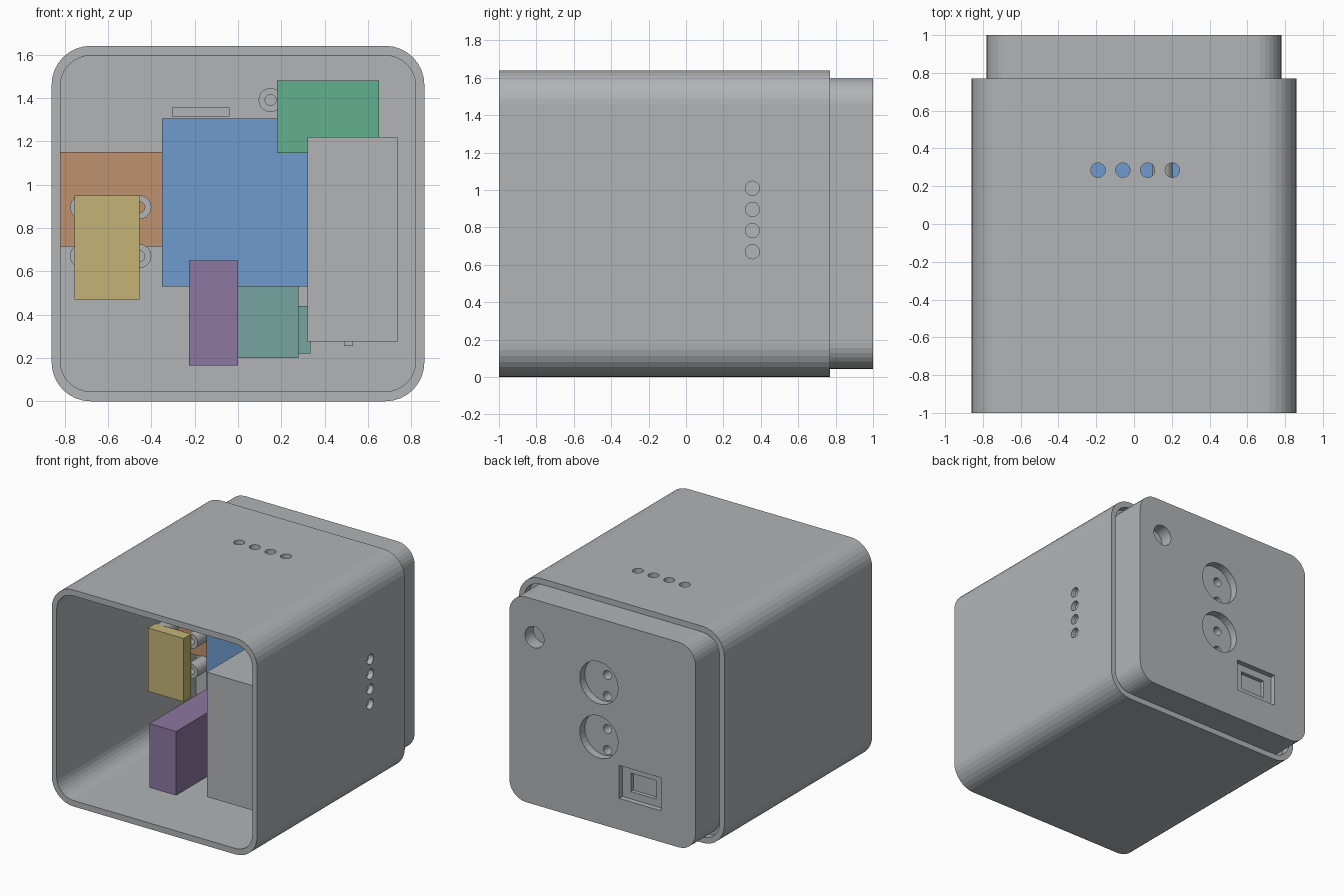
import bpy
from math import sin, cos, pi
from mathutils import Vector

if "Cube" in bpy.data.objects:
    bpy.data.objects.remove(bpy.data.objects["Cube"], do_unlink=True)


def material(name, rgb):
    m = bpy.data.materials.new(name)
    m.use_nodes = True
    m.diffuse_color = (*rgb, 1)
    m.node_tree.nodes["Principled BSDF"].inputs["Base Color"].default_value = (*rgb, 1)
    return m


grey = material("casing grey", (0.44, 0.455, 0.465))
blue = material("soft blue", (0.156, 0.328, 0.61))
orange = material("clay orange", (0.515, 0.287, 0.156))
yellow = material("sand yellow", (0.546, 0.456, 0.181))
purple = material("dusty purple", (0.262, 0.184, 0.352))
green = material("leaf green", (0.122, 0.434, 0.266))
teal = material("muted teal", (0.184, 0.376, 0.352))


def rounded(x0, x1, z0, z1, r, steps=8):
    """Rounded rectangle outline in the xz plane."""
    pts = []
    for k, (cx, cz) in enumerate([(x1 - r, z1 - r), (x0 + r, z1 - r),
                                  (x0 + r, z0 + r), (x1 - r, z0 + r)]):
        for i in range(steps + 1):
            a = (k + i / steps) * pi / 2
            pts.append((cx + r * cos(a), cz + r * sin(a)))
    return pts


def circle(x, z, r, n=32):
    return [(x + r * cos(2 * pi * i / n), z + r * sin(2 * pi * i / n)) for i in range(n)]


def rect(x0, x1, z0, z1):
    return [(x1, z1), (x0, z1), (x0, z0), (x1, z0)]


def prism(name, outline, y0, y1, mat=grey, inner=None):
    """Extrude an xz outline along y, optionally as a hollow sleeve."""
    n = len(outline)
    loops = [(outline, y0), (outline, y1)]
    if inner:
        loops += [(inner, y1), (inner, y0)]
    verts = [(x, y, z) for pts, y in loops for x, z in pts]
    m = len(loops)
    faces = []
    for k in range(m if inner else 1):
        a, b = k * n, ((k + 1) % m) * n
        for i in range(n):
            j = (i + 1) % n
            faces.append((a + i, b + i, b + j, a + j))
    if not inner:
        faces += [tuple(range(n)), tuple(reversed(range(n, 2 * n)))]
    mesh = bpy.data.meshes.new(name)
    mesh.from_pydata(verts, [], faces)
    mesh.materials.append(mat)
    # Turn the normals outward
    import bmesh
    bm = bmesh.new()
    bm.from_mesh(mesh)
    bmesh.ops.recalc_face_normals(bm, faces=bm.faces)
    bm.to_mesh(mesh)
    bm.free()
    obj = bpy.data.objects.new(name, mesh)
    bpy.context.collection.objects.link(obj)
    return obj


def cut(target, cutter):
    """Subtract the cutter for good, then discard it."""
    cutter.hide_render = True
    mod = target.modifiers.new("cut", 'BOOLEAN')
    mod.operation = 'DIFFERENCE'
    mod.solver = 'EXACT'
    mod.object = cutter
    bpy.context.view_layer.objects.active = target
    bpy.ops.object.modifier_apply(modifier=mod.name)
    bpy.data.objects.remove(cutter, do_unlink=True)


# Outer sleeve, open at the front
sleeve = prism("outer_sleeve", rounded(-0.86, 0.86, 0, 1.64, 0.18), -1, 0.77,
               inner=rounded(-0.82, 0.82, 0.045, 1.595, 0.14))

# Vent holes on the top and on one side
for i in range(4):
    hole = prism("vent_cutter", circle(0, 0, 0.038), -0.15, 0.15)
    hole.rotation_euler = (pi / 2, 0, 0)
    hole.location = (-0.19 + 0.131 * i, 0.285, 1.62)
    cut(sleeve, hole)
    hole = prism("vent_cutter", circle(0, 0, 0.038), -0.15, 0.15)
    hole.rotation_euler = (0, 0, pi / 2)
    hole.location = (0.84, 0.355, 0.67 + 0.113 * i)
    cut(sleeve, hole)

# Back panel with its inner flange
prism("back_flange", rounded(-0.82, 0.82, 0.045, 1.595, 0.14), 0.67, 0.71)
panel = prism("back_panel", rounded(-0.78, 0.78, 0.04 + 0.003, 1.60 - 0.003, 0.14), 0.70, 1)

# Two round sockets with pin holes
for z in (1.11, 0.70):
    cut(panel, prism("socket_cutter", circle(0.03, z, 0.16), 0.94, 1.1))
    for dz in (0.045, -0.115):
        cut(panel, prism("pin_cutter", circle(0.0, z + dz, 0.034, 20), 0.86, 0.95))

# Round cable inlet and stepped switch recess
cut(panel, prism("inlet_cutter", circle(0.57, 1.31, 0.08), 0.90, 1.1))
cut(panel, prism("switch_cutter", rect(-0.49, -0.14, 0.28, 0.53), 0.96, 1.1))
cut(panel, prism("switch_slot_cutter", rect(-0.42, -0.21, 0.335, 0.475), 0.93, 0.97))

# Components inside: name, x range, z range, y range, colour
parts = [
    ("socket_block", -0.35, 0.32, 0.53, 1.305, 0.12, 0.68, blue),
    ("relay_block", -0.82, -0.35, 0.715, 1.15, 0.24, 0.68, orange),
    ("circuit_board", -0.755, -0.455, 0.47, 0.95, 0.0, 0.09, yellow),
    ("power_block", -0.225, 0.0, 0.165, 0.65, -0.74, 0.1, purple),
    ("inlet_block", 0.18, 0.65, 1.145, 1.48, -0.06, 0.13, green),
    ("switch_block", 0.0, 0.28, 0.20, 0.53, 0.2, 0.68, teal),
    ("switch_side_block", 0.28, 0.335, 0.22, 0.44, 0.25, 0.68, teal),
    ("battery_box", 0.32, 0.735, 0.275, 1.22, -0.83, 0.5, grey),
    ("battery_foot", 0.49, 0.53, 0.255, 0.275, 0.3, 0.5, grey),
    ("support_ledge", -0.305, -0.04, 1.315, 1.355, 0.5, 0.68, grey),
]
for name, x0, x1, z0, z1, y0, y1, mat in parts:
    prism(name, rect(x0, x1, z0, z1), y0, y1, mat)

# Hollow mounting posts
for x in (-0.72, -0.455):
    for z in (0.67, 0.895):
        prism("board_post", circle(x, z, 0.055), 0.09, 0.68,
              inner=circle(x, z, 0.025))
prism("upper_post", circle(0.15, 1.39, 0.055), 0.18, 0.68,
      inner=circle(0.15, 1.39, 0.025))
